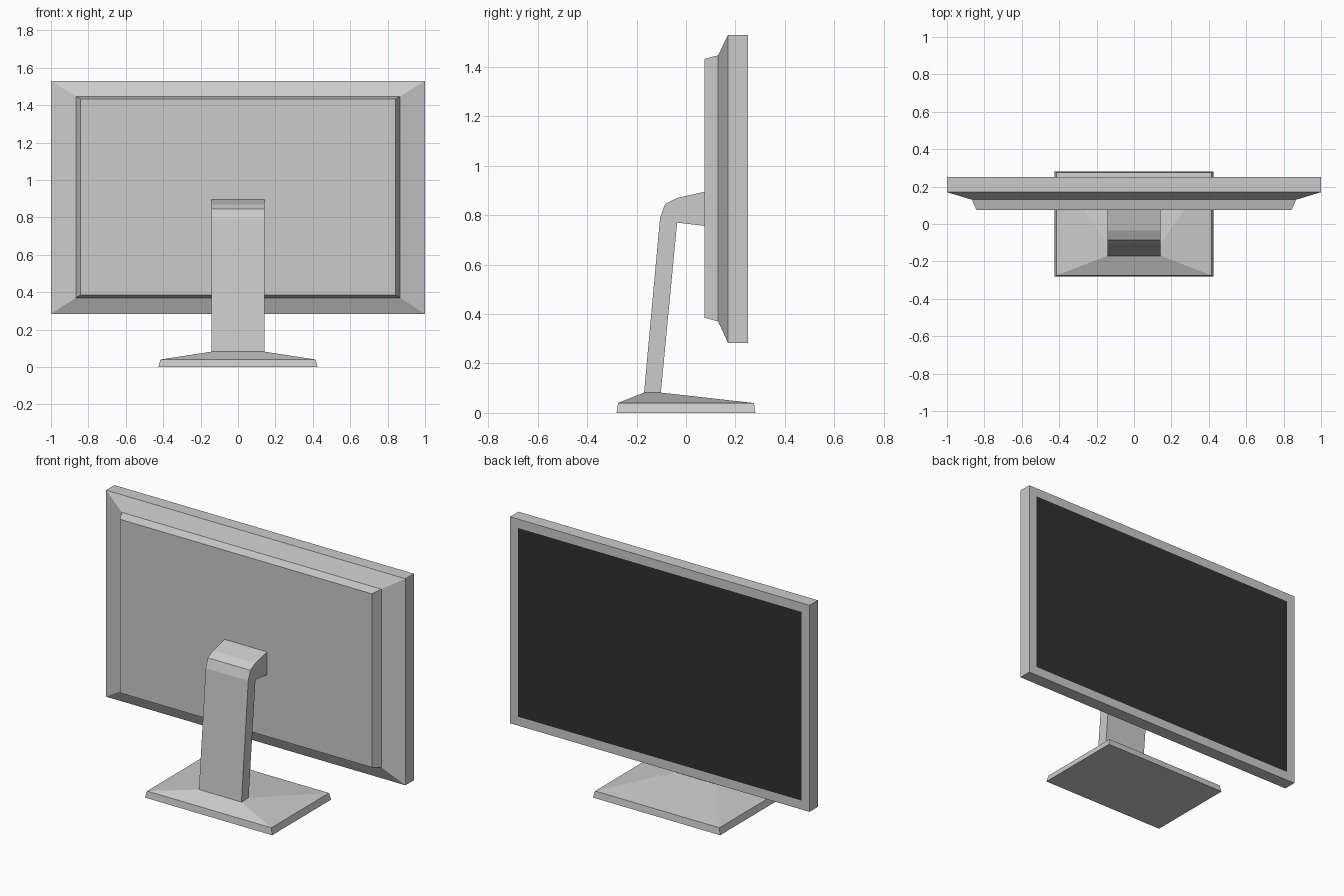
import bpy, bmesh

if "Cube" in bpy.data.objects:
    bpy.data.objects.remove(bpy.data.objects["Cube"])


def finish(name, bm):
    bmesh.ops.recalc_face_normals(bm, faces=bm.faces)
    mesh = bpy.data.meshes.new(name)
    bm.to_mesh(mesh)
    bm.free()
    obj = bpy.data.objects.new(name, mesh)
    bpy.context.collection.objects.link(obj)
    return obj


def loft(bm, rings):
    """Skin a list of point rings and cap both ends; returns the first cap."""
    loops = [[bm.verts.new(p) for p in ring] for ring in rings]
    n = len(loops[0])
    for a, b in zip(loops, loops[1:]):
        for i in range(n):
            j = (i + 1) % n
            bm.faces.new((a[i], a[j], b[j], b[i]))
    bm.faces.new(loops[-1])
    return bm.faces.new(loops[0])


def rect(half_w, lo, hi):
    return [(-half_w, lo), (half_w, lo), (half_w, hi), (-half_w, hi)]


# Monitor housing: stepped rear shell, with the screen inset in its flat face
bm = bmesh.new()
sections = [(0.25, 1.0, 0.283, 1.53), (0.17, 1.0, 0.283, 1.53),
            (0.13, 0.867, 0.37, 1.447), (0.075, 0.842, 0.385, 1.433)]
panel = loft(bm, [[(x, y, z) for x, z in rect(w, lo, hi)]
                  for y, w, lo, hi in sections])
bm.normal_update()
bmesh.ops.inset_region(bm, faces=[panel], thickness=0.054, use_even_offset=True)
panel.material_index = 1
monitor = finish("monitor", bm)
shell = bpy.data.materials.new("shell_grey")
shell.diffuse_color = (0.8, 0.8, 0.8, 1)
shell.use_nodes = True
shell.node_tree.nodes["Principled BSDF"].inputs["Base Color"].default_value = shell.diffuse_color
dark = bpy.data.materials.new("screen_black")
dark.diffuse_color = (0.03, 0.03, 0.03, 1)
dark.use_nodes = True
dark.node_tree.nodes["Principled BSDF"].inputs["Base Color"].default_value = dark.diffuse_color
monitor.data.materials.append(shell)
monitor.data.materials.append(dark)

# Stand arm: bent side profile extruded across x
profile = [(-0.17, 0.08), (-0.102, 0.08), (-0.036, 0.77), (0.075, 0.757),
           (0.075, 0.895), (-0.035, 0.87), (-0.085, 0.845), (-0.105, 0.79)]
bm = bmesh.new()
loft(bm, [[(x, y, z) for y, z in profile] for x in (-0.142, 0.142)])
finish("stand_arm", bm)

# Base: low plinth sloping up to the foot of the arm
bm = bmesh.new()
levels = [(0.0, 0.425, -0.281, 0.281), (0.04, 0.415, -0.275, 0.275),
          (0.082, 0.142, -0.17, -0.102)]
loft(bm, [[(x, y, z) for x, y in rect(w, lo, hi)] for z, w, lo, hi in levels])
finish("base", bm)
